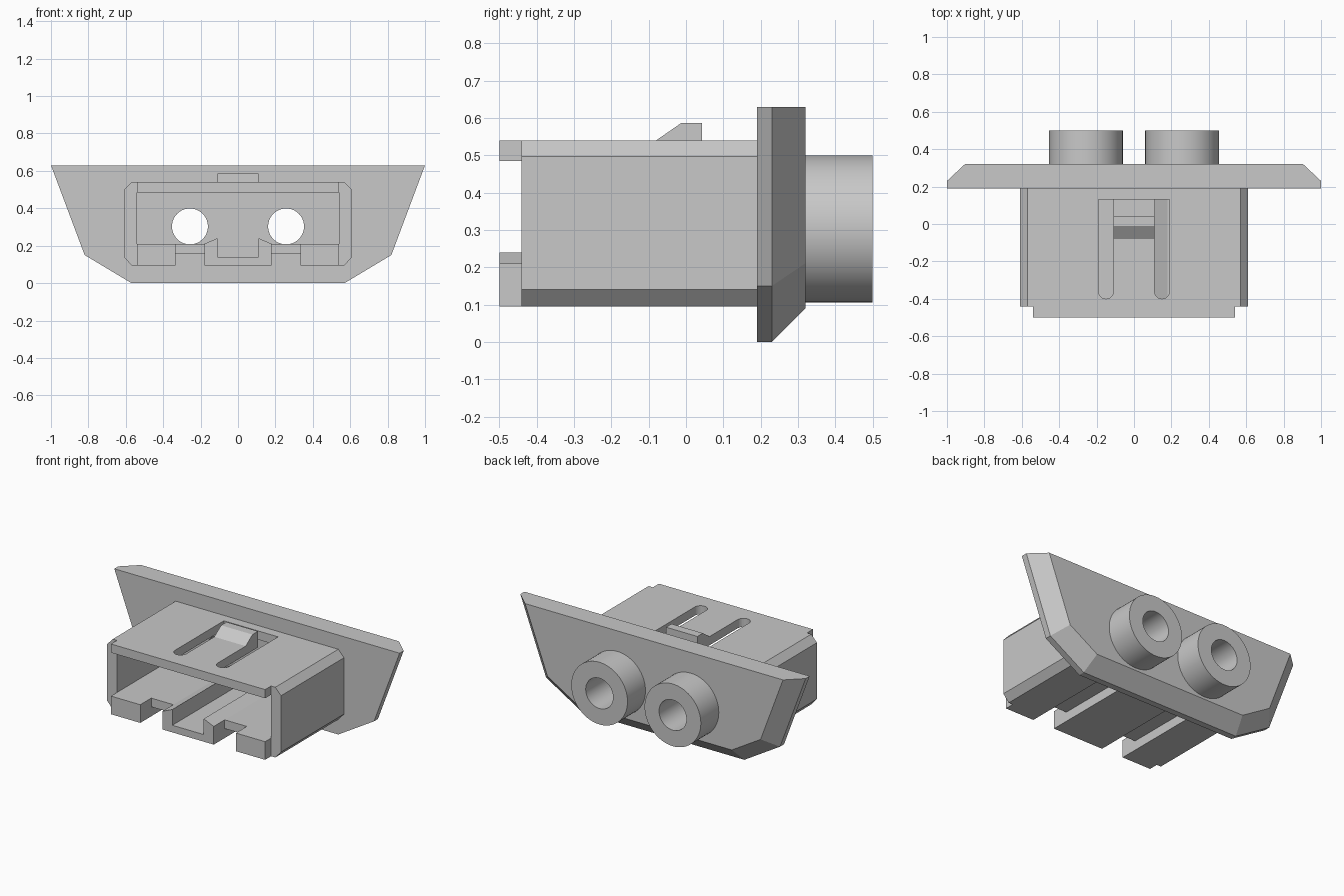
import bpy, bmesh, math

if "Cube" in bpy.data.objects:
    bpy.data.objects.remove(bpy.data.objects["Cube"])

grey = bpy.data.materials.new("plain grey")
grey.use_nodes = True
colour = (0.58, 0.58, 0.58, 1)
grey.diffuse_color = colour
grey.node_tree.nodes["Principled BSDF"].inputs["Base Color"].default_value = colour


def loft(name, rings):
    """Solid through matching rings of 3D points."""
    bm = bmesh.new()
    loops = [[bm.verts.new(p) for p in ring] for ring in rings]
    bm.faces.new(loops[0])
    bm.faces.new(loops[-1])
    for a, b in zip(loops, loops[1:]):
        for i in range(len(a)):
            j = (i + 1) % len(a)
            bm.faces.new((a[i], a[j], b[j], b[i]))
    bmesh.ops.recalc_face_normals(bm, faces=bm.faces)
    mesh = bpy.data.meshes.new(name)
    bm.to_mesh(mesh)
    bm.free()
    mesh.materials.append(grey)
    obj = bpy.data.objects.new(name, mesh)
    bpy.context.collection.objects.link(obj)
    return obj


def prism(name, pts, lo, hi, axis="y"):
    """Extrude a flat outline along one axis."""
    place = {"x": lambda a, b, t: (t, a, b),
             "y": lambda a, b, t: (a, t, b),
             "z": lambda a, b, t: (a, b, t)}[axis]
    return loft(name, [[place(a, b, t) for a, b in pts] for t in (lo, hi)])


def box(name, x0, x1, y0, y1, z0, z1):
    return prism(name, [(x0, z0), (x1, z0), (x1, z1), (x0, z1)], y0, y1)


def mirrored(pts):
    """Close a right half outline with its mirror image."""
    return pts + [(-x, z) for x, z in reversed(pts)]


def disc(x, z, r, n=64):
    return [(x + r * math.cos(2 * math.pi * i / n),
             z + r * math.sin(2 * math.pi * i / n)) for i in range(n)]


def activate(obj):
    bpy.ops.object.select_all(action="DESELECT")
    obj.select_set(True)
    bpy.context.view_layer.objects.active = obj


def cut(obj, cutter):
    cutter.hide_render = True
    mod = obj.modifiers.new("cut", "BOOLEAN")
    mod.operation = "DIFFERENCE"
    mod.solver = "EXACT"
    mod.object = cutter
    activate(obj)
    bpy.ops.object.modifier_apply(modifier="cut")
    bpy.data.objects.remove(cutter)


FRONT, STEP, BACK = -0.5, -0.44, 0.19
HOLE_X, HOLE_Z, HOLE_R = 0.257, 0.303, 0.096

# Flange plate with bevelled rear edge
wide = mirrored([(0.57, 0), (0.82, 0.15), (1.0, 0.63)])
narrow = mirrored([(0.545, 0.09), (0.747, 0.211), (0.904, 0.63)])
plate = loft("flange_plate", [[(x, y, z) for x, z in outline] for outline, y in
                              ((wide, BACK), (wide, 0.23), (narrow, 0.32))])

# Cable collars, bored through the plate
for side, s in (("left", 1), ("right", -1)):
    collar = prism(side + "_collar", disc(s * HOLE_X, HOLE_Z, 0.197), 0.32, 0.5)
    for part in (plate, collar):
        cut(part, prism("bore", disc(s * HOLE_X, HOLE_Z, HOLE_R), 0.1, 0.6))
    activate(collar)
    bpy.ops.object.shade_smooth_by_angle(angle=math.radians(30))

# Housing with chamfered corners, hollowed from the front
housing = prism("housing", mirrored([(0.57, 0.095), (0.61, 0.14),
                                     (0.61, 0.497), (0.57, 0.54)]), FRONT, BACK)
cut(housing, box("cavity", -0.54, 0.54, -0.6, 0.3, 0.21, 0.485))
cut(housing, box("channel", -0.11, 0.11, -0.6, 0.3, 0.14, 0.3))
for s in (1, -1):
    x0, x1 = sorted((s * 0.54, s * 0.8))
    cut(housing, box("corner_step", x0, x1, -0.6, STEP, 0, 0.7))
    x0, x1 = sorted((s * 0.18, s * 0.335))
    cut(housing, box("underside_groove", x0, x1, -0.6, 0.3, 0, 0.155))
    cut(housing, box("front_notch", x0, x1, -0.6, -0.39, 0, 0.3))

# U-shaped slot that frees the spring tongue
arc = [(0.15 + 0.04 * math.cos(a), -0.36 - 0.04 * math.sin(a))
       for a in (math.pi * i / 12 for i in range(13))]
cut(housing, prism("tongue_slot", mirrored([(0.19, 0.13)] + arc + [(0.11, 0.043)])
                   [:], 0.4, 0.6, "z"))

# Sloped lips along the channel
for side, s in (("left", 1), ("right", -1)):
    prism(side + "_channel_lip", [(s * 0.11, 0.21), (s * 0.18, 0.21),
                                  (s * 0.11, 0.24)], FRONT, BACK)

# Ramped catch on the tongue
prism("latch_catch", [(-0.08, 0.54), (0.043, 0.54), (0.043, 0.587), (-0.012, 0.587)],
      -0.11, 0.11, "x")
